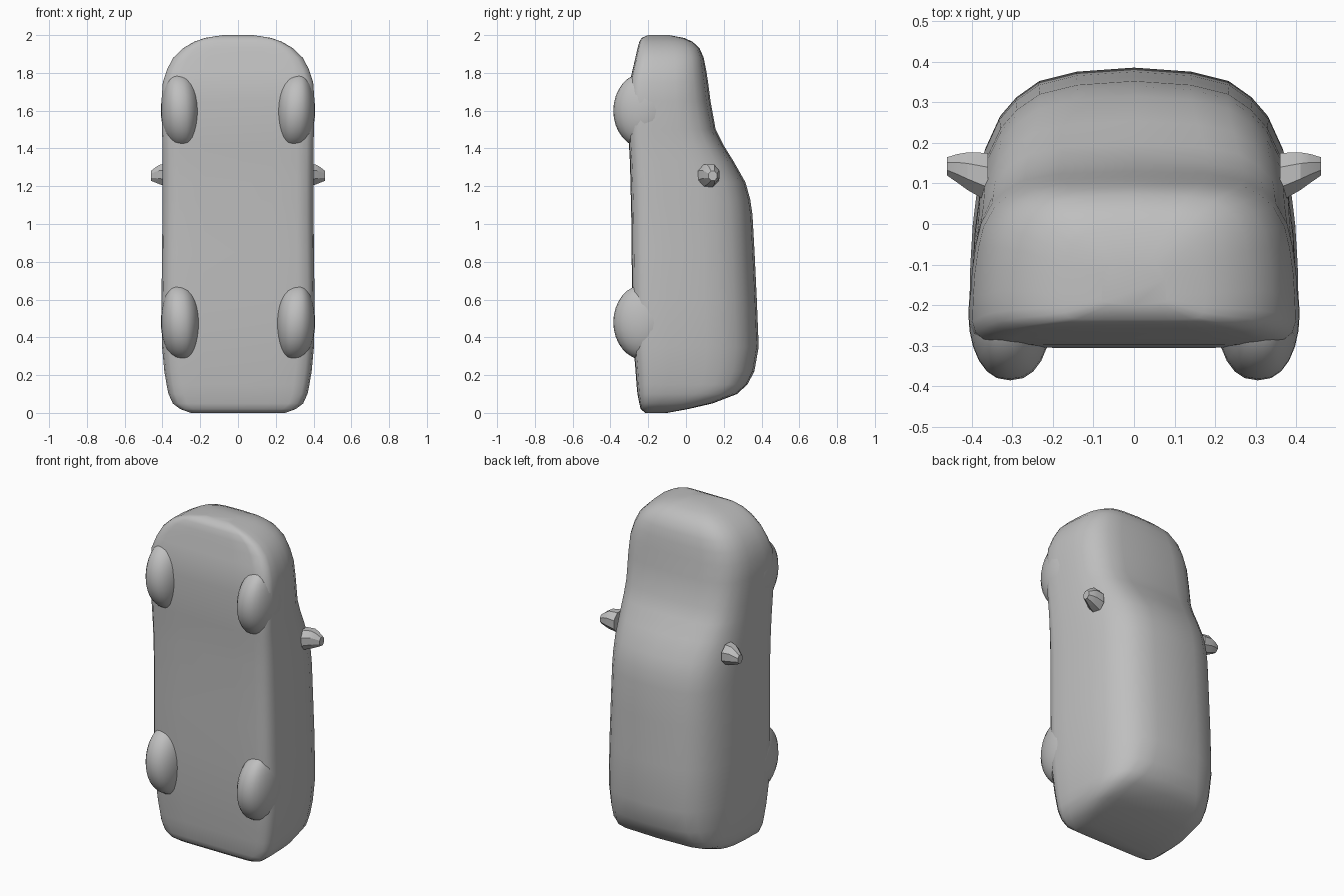
import bpy, bmesh, math
from mathutils import Vector

if "Cube" in bpy.data.objects:
    bpy.data.objects.remove(bpy.data.objects["Cube"])

grey = bpy.data.materials.new("plain grey")
grey.diffuse_color = (0.52, 0.52, 0.52, 1)
grey.use_nodes = True
grey.node_tree.nodes["Principled BSDF"].inputs["Base Color"].default_value = grey.diffuse_color


def finish(name, bm, angle):
    """Turn a bmesh into a grey, smooth shaded object."""
    bmesh.ops.recalc_face_normals(bm, faces=bm.faces)
    mesh = bpy.data.meshes.new(name)
    bm.to_mesh(mesh)
    bm.free()
    mesh.materials.append(grey)
    ob = bpy.data.objects.new(name, mesh)
    bpy.context.collection.objects.link(ob)
    bpy.ops.object.select_all(action='DESELECT')
    ob.select_set(True)
    bpy.context.view_layer.objects.active = ob
    bpy.ops.object.shade_smooth_by_angle(angle=math.radians(angle))
    return ob


def loft(name, rings, angle):
    """Skin a row of closed rings and cap both ends."""
    bm = bmesh.new()
    rows = [[bm.verts.new(p) for p in ring] for ring in rings]
    n = len(rows[0])
    for a, b in zip(rows, rows[1:]):
        for i in range(n):
            j = (i + 1) % n
            bm.faces.new((a[i], a[j], b[j], b[i]))
    bm.faces.new(rows[0])
    bm.faces.new(rows[-1])
    return finish(name, bm, angle)


# Half cross-section of the car: (share of half width, share of height)
HALF = [(0, 0), (.45, 0), (.78, .005), (.91, .02), (.98, .075), (1, .14),
        (.995, .28), (.98, .43), (.95, .58), (.91, .70), (.82, .82),
        (.72, .89), (.58, .95), (.35, .985), (0, 1)]

# Stations from tail to nose: height, floor y, roof y, half width, boxiness
STATIONS = [
    (0.00, -.215, -.10, .25, .45), (0.02, -.240, 0.01, .305, .4),
    (0.05, -.247, 0.14, .345, .4), (0.10, -.257, 0.27, .368, .5),
    (0.15, -.262, .325, .378, .7), (0.22, -.267, .362, .390, .9),
    (0.35, -.278, .385, .402, 1.), (0.60, -.285, .375, .405, 1.),
    (0.85, -.288, .363, .402, 1.), (1.05, -.290, .352, .400, 1.),
    (1.13, -.292, .340, .400, 1.), (1.22, -.294, .315, .400, 1.),
    (1.33, -.297, .253, .400, .9), (1.42, -.302, .197, .400, .8),
    (1.50, -.305, .157, .402, .75), (1.65, -.305, .130, .405, .75),
    (1.75, -.298, .117, .398, .75), (1.82, -.282, .106, .375, .75),
    (1.88, -.268, .094, .343, .75), (1.93, -.257, .072, .292, .75),
    (1.965, -.247, .035, .232, .75), (1.985, -.235, -.01, .175, .75),
    (2.00, -.20, -.09, .08, .75)]

# Body shell
rings = []
for z, floor, roof, w, k in STATIONS:
    half = [(w * (fx ** k if fy > .3 and fx else fx),
             floor + fy * (roof - floor)) for fx, fy in HALF]
    outline = half + [(-x, y) for x, y in half[-2:0:-1]]
    rings.append([(x, y, z) for x, y in outline])
loft("car_body", rings, 50)

# Four rounded wheels, with the half buried in the body left out
for side, s in (("right", 1), ("left", -1)):
    for end, z in (("front", 1.60), ("rear", .48)):
        bm = bmesh.new()
        bmesh.ops.create_uvsphere(bm, u_segments=24, v_segments=16, radius=1)
        for v in bm.verts:
            x, y, h = v.co
            full = math.copysign(abs(x) ** .85, x)
            lean = .03 * h
            v.co = Vector((s * (.305 + .103 * full + lean * (1 - abs(x)) * .5),
                           -.22 + .165 * y, z + .2 * h))
        hidden = [v for v in bm.verts if v.co.y > -.12]
        bmesh.ops.delete(bm, geom=hidden, context='VERTS')
        finish(f"{end}_{side}_wheel", bm, 60)

    # Wing mirror: x, centre y, centre z, y radius, z radius
    shape = [(.36, .115, 1.255, .065, .065), (.41, .130, 1.262, .05, .058),
             (.435, .137, 1.26, .038, .045), (.461, .142, 1.255, .024, .028)]
    loft(f"{side}_wing_mirror",
         [[(s * x, cy + ry * math.cos(a), cz + rz * math.sin(a))
           for a in (math.tau * (i + .5) / 8 for i in range(8))]
          for x, cy, cz, ry, rz in shape], 25)
